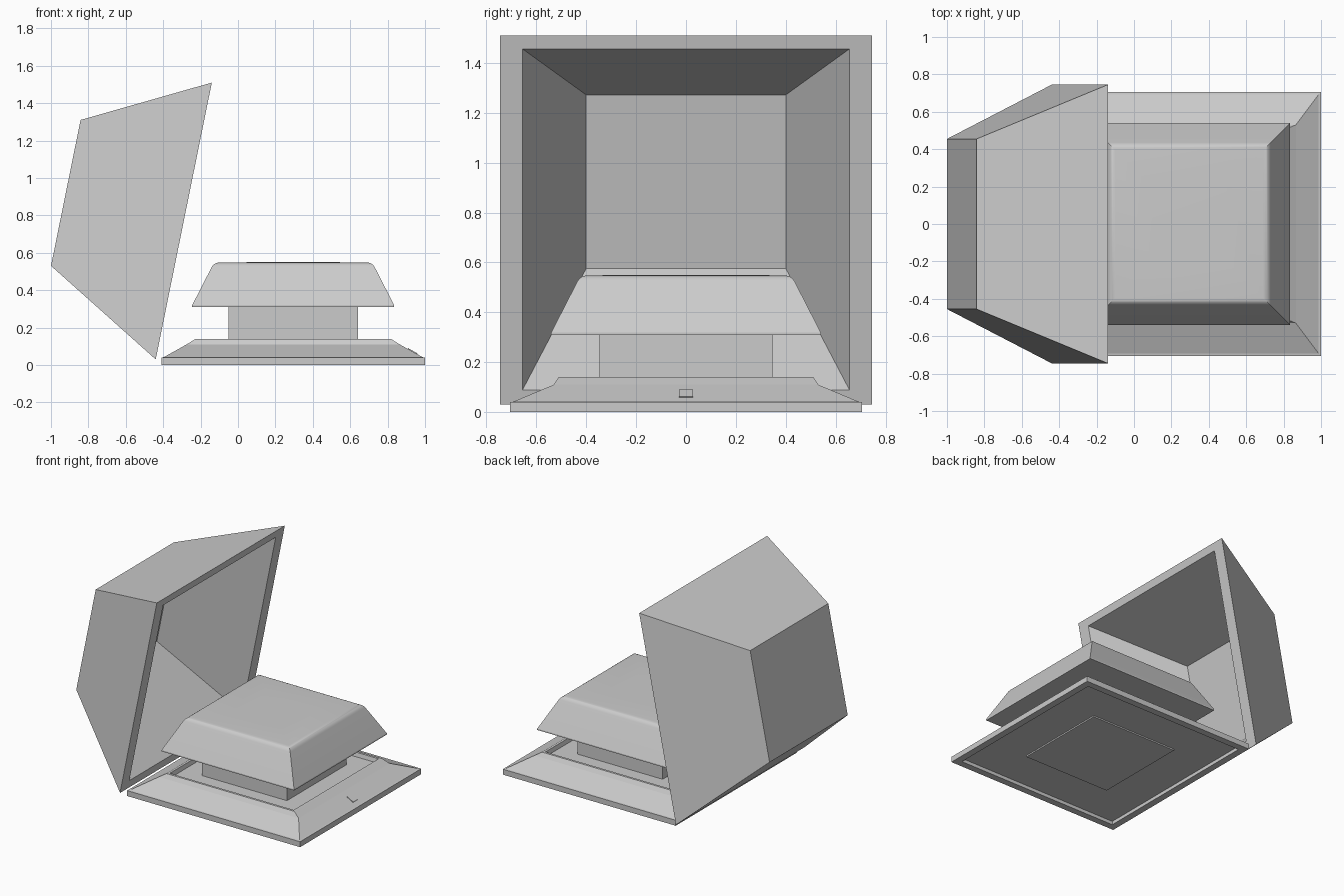
import bpy, bmesh, math
from mathutils import Matrix, Vector

if "Cube" in bpy.data.objects:
    bpy.data.objects.remove(bpy.data.objects["Cube"])

CX = 0.295  # centre of the base and cushion along x


def loft(name, rings, matrix):
    """Skin rectangular rings (half x, half y, z, x shift) and cap both ends."""
    bm = bmesh.new()
    loops = []
    for hx, hy, z, *shift in rings:
        s = shift[0] if shift else 0
        loops.append([bm.verts.new((s + a * hx, b * hy, z))
                      for a, b in ((-1, -1), (1, -1), (1, 1), (-1, 1))])
    for lo, hi in zip(loops, loops[1:]):
        for i in range(4):
            j = (i + 1) % 4
            bm.faces.new((lo[i], lo[j], hi[j], hi[i]))
    bm.faces.new(loops[0][::-1])
    bm.faces.new(loops[-1])
    bmesh.ops.recalc_face_normals(bm, faces=bm.faces)
    mesh = bpy.data.meshes.new(name)
    bm.to_mesh(mesh)
    bm.free()
    ob = bpy.data.objects.new(name, mesh)
    ob.matrix_world = matrix
    bpy.context.collection.objects.link(ob)
    return ob


centre = Matrix.Translation((CX, 0, 0))

# Base tray: recessed underside, plinth, sloped sides, shallow sunken top
loft("base_tray", [
    (.35, .35, .015), (.35, .35, .025), (.655, .655, .025), (.655, .655, 0),
    (.705, .705, 0), (.705, .705, .04), (.692, .692, .042),
    (.57, .53, .11), (.522, .51, .14), (.505, .493, .14), (.498, .486, .11),
], centre)

# Pedestal between tray and cushion
loft("pedestal", [(.347, .347, .105), (.347, .347, .32)], centre)

# Cushion with a thin lower lip and rounded shoulders
shoulder = []
for i in range(7):
    a = math.radians(27 + 63 * i / 6)
    h = .395 + .046 * math.cos(a)
    shoulder.append((h, h, .502 + .046 * math.sin(a)))
cushion = loft("cushion", [(.54, .54, .31), (.54, .54, .32)] + shoulder
               + [(.2, .2, .55)], centre)
bpy.context.view_layer.objects.active = cushion
cushion.select_set(True)
bpy.ops.object.shade_smooth_by_angle(angle=math.radians(25))

# Small catch on the front slope
slope = math.atan2(.068, .122)
loft("catch", [(.028, .028, -.006), (.028, .028, .005)],
     Matrix.Translation((.932, 0, .072)) @ Matrix.Rotation(slope, 4, 'Y'))

# Open lid: hollow frustum, local x runs up the opening, local z into the lid
along = Vector((.30, 0, 1.48)).normalized()
inward = Vector((-along.z, 0, along.x))
tilt = Matrix.Identity(4)
for col, v in enumerate((along, Vector((0, 1, 0)), inward, Vector((-.29, 0, .77)))):
    for row in range(3):
        tilt[row][col] = v[row]
loft("lid", [
    (.398, .455, .648, .022), (.755, .745, 0, 0),
    (.697, .655, 0, .0025), (.355, .40, .60, .035),
], tilt)
